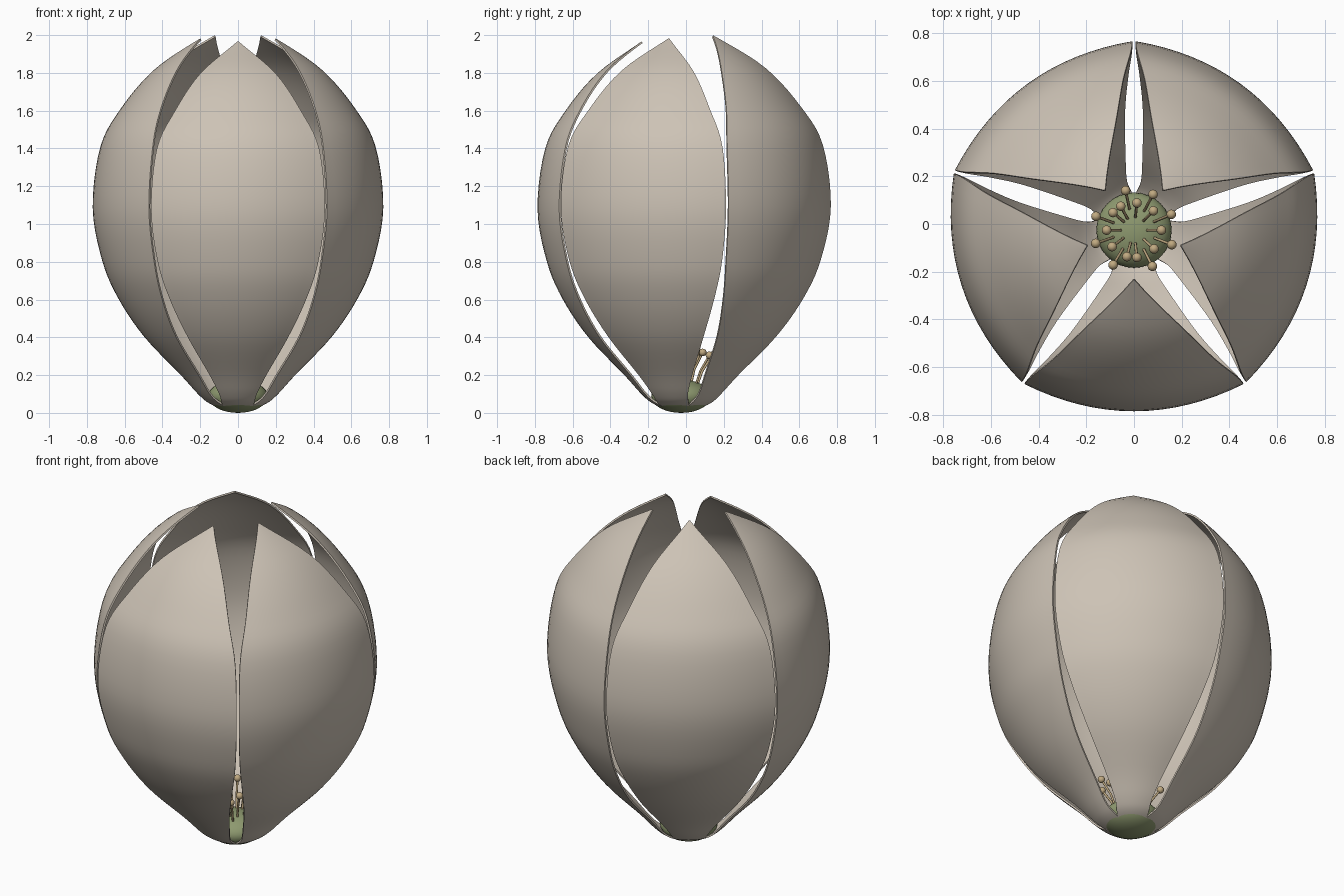
import bpy, bmesh, math
from mathutils import Vector, Matrix

cube = bpy.data.objects.get("Cube")
if cube:
    bpy.data.objects.remove(cube)

AXIS = Vector((0, -0.026, 0))


def material(name, rgb):
    m = bpy.data.materials.new(name)
    m.use_nodes = True
    m.diffuse_color = (*rgb, 1)
    m.node_tree.nodes["Principled BSDF"].inputs["Base Color"].default_value = (*rgb, 1)
    return m


def add_object(name, data, mat):
    ob = bpy.data.objects.new(name, data)
    bpy.context.collection.objects.link(ob)
    data.materials.append(mat)
    ob.location = AXIS
    return ob


def activate(ob):
    bpy.ops.object.select_all(action='DESELECT')
    ob.select_set(True)
    bpy.context.view_layer.objects.active = ob


def mesh_from(bm, name):
    me = bpy.data.meshes.new(name)
    bm.to_mesh(me)
    bm.free()
    return me


def smooth_path(points, steps):
    """Catmull-Rom curve through the points."""
    p = [Vector(q) for q in points]
    p = [2 * p[0] - p[1]] + p + [2 * p[-1] - p[-2]]
    out = []
    for a, b, c, d in zip(p, p[1:], p[2:], p[3:]):
        for s in range(steps):
            t = s / steps
            out.append(0.5 * (2 * b + (c - a) * t + (2 * a - 5 * b + 4 * c - d) * t ** 2
                              + (3 * b - a - 3 * c + d) * t ** 3))
    return out + [p[-2]]


cream = material("petal cream", (0.61, 0.545, 0.465))
green = material("receptacle green", (0.27, 0.32, 0.16))
tan = material("stamen tan", (0.53, 0.40, 0.22))

# Petal profile: distance from axis, height, half width
PROFILE = [(.06, .012, .06), (.15, .05, .085), (.21, .1, .1), (.3, .2, .15),
           (.49, .4, .265), (.625, .6, .36), (.71, .8, .425), (.76, 1.08, .46),
           (.72, 1.4, .43), (.614, 1.6, .335), (.445, 1.8, .2), (.21, 1.97, .003)]
COLUMNS = 16


def petal(name, angle, stretch):
    bm = bmesh.new()
    rows = []
    for r, z, w in smooth_path(PROFILE, 5):
        row = []
        for j in range(COLUMNS + 1):
            y = w * (2 * j / COLUMNS - 1)
            row.append(bm.verts.new((r - 0.41 * y * y / r, y, z * stretch)))
        rows.append(row)
    for low, high in zip(rows, rows[1:]):
        for j in range(COLUMNS):
            bm.faces.new((low[j], low[j + 1], high[j + 1], high[j]))
    ob = add_object(name, mesh_from(bm, name), cream)
    ob.rotation_euler.z = math.radians(angle)
    shell = ob.modifiers.new("thickness", 'SOLIDIFY')
    shell.thickness = 0.01
    shell.offset = -1
    activate(ob)
    bpy.ops.object.modifier_apply(modifier=shell.name)
    bpy.ops.object.shade_smooth_by_angle(angle=math.radians(40))


# Five petals around the axis
petal("front_petal", -90, 0.998)
for side, mirror in (("left", 1), ("right", -1)):
    petal(side + "_petal", 90 - mirror * 108, 1.006)
    petal(side + "_back_petal", 90 - mirror * 36, 1.014)

# Receptacle: flattened ball at the base
bm = bmesh.new()
bmesh.ops.create_uvsphere(bm, u_segments=32, v_segments=16, radius=1,
                          matrix=Matrix.Translation((0, 0, .088)) @ Matrix.Diagonal((.158, .158, .088, 1)))
receptacle = add_object("receptacle", mesh_from(bm, "receptacle"), green)
activate(receptacle)
bpy.ops.object.shade_smooth()

# Stamens: thin bent filaments, each with a ball on its end
RINGS = [(.17, .305, .085, (102, 62, 23, -21, -63, -121, -161, 160)),
         (.115, .32, .05, (140, 119, 84, 45, 0, -43, -84, -105, -143, 180))]
curve = bpy.data.curves.new("filaments", 'CURVE')
curve.dimensions = '3D'
curve.bevel_depth = 0.006
curve.bevel_resolution = 2
curve.use_fill_caps = True
bm = bmesh.new()
for reach, height, root, angles in RINGS:
    for a in angles:
        out = Vector((math.cos(math.radians(a)), math.sin(math.radians(a)), 0))
        tip = out * reach + Vector((0, 0, height))
        base = out * root + Vector((0, 0, .14))
        bend = (base + tip) / 2 - out * 0.012
        spline = curve.splines.new('POLY')
        spline.points.add(2)
        for point, co in zip(spline.points, (base, bend, tip)):
            point.co = (*co, 1)
        bmesh.ops.create_uvsphere(bm, u_segments=16, v_segments=10, radius=0.02,
                                  matrix=Matrix.Translation(tip))
add_object("filaments", curve, tan)
anthers = add_object("anthers", mesh_from(bm, "anthers"), tan)
activate(anthers)
bpy.ops.object.shade_smooth()
